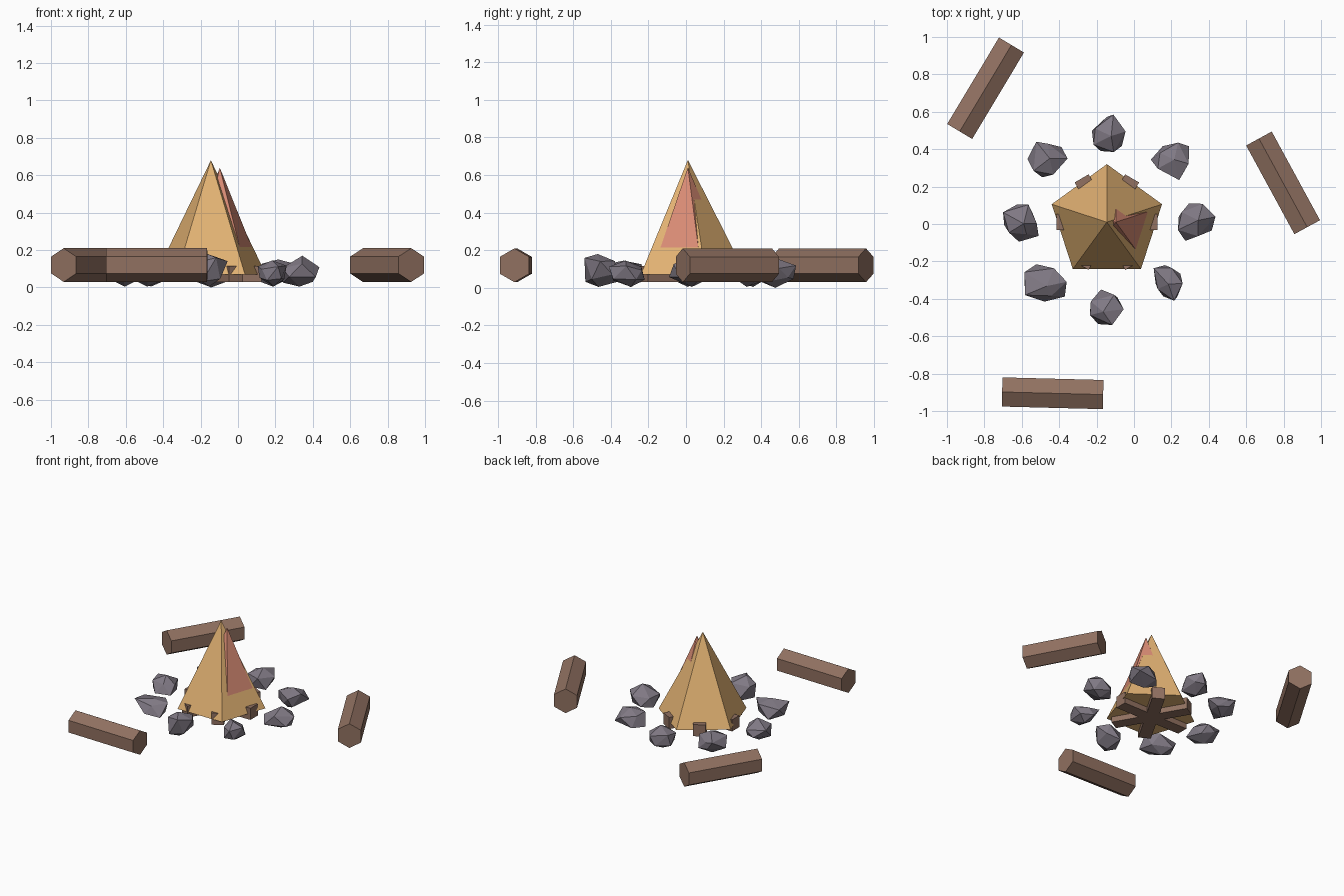
import bpy, bmesh, random
from math import sin, cos, radians, sqrt
from mathutils import Vector

cube = bpy.data.objects.get("Cube")
if cube:
    bpy.data.objects.remove(cube, do_unlink=True)


def material(name, rgb):
    lin = [(c / 255 / 12.92) if c < 11 else ((c / 255 + 0.055) / 1.055) ** 2.4 for c in rgb]
    mat = bpy.data.materials.new(name)
    mat.use_nodes = True
    mat.diffuse_color = (*lin, 1)
    mat.node_tree.nodes["Principled BSDF"].inputs["Base Color"].default_value = (*lin, 1)
    return mat


WOOD = material("brown wood", (145, 113, 97))
STONE = material("grey stone", (128, 121, 132))
FLAME = material("amber flame", (226, 178, 115))
EMBER = material("red flame", (218, 140, 117))


def finish(name, bm, mat):
    bmesh.ops.recalc_face_normals(bm, faces=bm.faces)
    mesh = bpy.data.meshes.new(name)
    bm.to_mesh(mesh)
    bm.free()
    mesh.materials.append(mat)
    obj = bpy.data.objects.new(name, mesh)
    bpy.context.collection.objects.link(obj)
    return obj


def beam(name, start, end, z, sides, radius, phase):
    """Horizontal prism between two ground points."""
    a, b = Vector((*start, z)), Vector((*end, z))
    along = (b - a).normalized()
    side = Vector((-along.y, along.x, 0))
    bm = bmesh.new()
    rings = []
    for p in (a, b):
        ring = []
        for i in range(sides):
            t = radians(phase + 360 * i / sides)
            ring.append(bm.verts.new(p + side * cos(t) * radius + Vector((0, 0, sin(t) * radius))))
        rings.append(ring)
        bm.faces.new(ring)
    for i in range(sides):
        j = (i + 1) % sides
        bm.faces.new((rings[0][i], rings[0][j], rings[1][j], rings[1][i]))
    return finish(name, bm, WOOD)


def flame(name, x, y, base, top, radius, mat):
    """Five-sided pyramid with one corner to the back."""
    bm = bmesh.new()
    ring = []
    for i in range(5):
        t = radians(90 + 72 * i)
        ring.append(bm.verts.new((x + radius * cos(t), y + radius * sin(t), base)))
    tip = bm.verts.new((x, y, top))
    bm.faces.new(ring)
    for i in range(5):
        bm.faces.new((ring[i], ring[(i + 1) % 5], tip))
    return finish(name, bm, mat)


def stone(name, lo, hi, seed):
    """Low-poly rock, jittered and then fitted to its extents."""
    rng = random.Random(seed)
    bm = bmesh.new()
    bmesh.ops.create_icosphere(bm, subdivisions=1, radius=1)
    for v in bm.verts:
        v.co += Vector([rng.uniform(-0.22, 0.22) for _ in range(3)])
    for k in range(3):
        values = [v.co[k] for v in bm.verts]
        low, span = min(values), max(values) - min(values)
        for v in bm.verts:
            v.co[k] = lo[k] + (v.co[k] - low) / span * (hi[k] - lo[k])
    return finish(name, bm, STONE)


# Seat logs around the fire
beam("front_seat_log", (-0.705, -0.898), (-0.165, -0.912), 0.12, 6, 0.09, 30)
beam("back_seat_log", (-0.655, 0.957), (-0.932, 0.495), 0.12, 6, 0.09, 30)
beam("left_seat_log", (0.668, 0.457), (0.926, -0.017), 0.12, 6, 0.09, 30)

# Crossed firewood under the flames
cx, cy, reach = -0.145, 0.01, 0.27
for n in range(3):
    t = radians(60 * n)
    dx, dy = reach * cos(t), reach * sin(t)
    beam(f"firewood_{n + 1}", (cx - dx, cy - dy), (cx + dx, cy + dy), 0.073, 4, 0.043 * sqrt(2), 45)

# Flames
flame("outer_flame", cx, cy, 0.07, 0.68, 0.31, FLAME)
flame("inner_flame", -0.097, 0.01, 0.08, 0.64, 0.237, EMBER)

# Ring of stones: left, right, front, back, height
STONES = [
    (-0.225, -0.045, 0.385, 0.585, 0.16),
    (0.09, 0.295, 0.235, 0.435, 0.15),
    (0.235, 0.435, -0.09, 0.11, 0.17),
    (0.105, 0.26, -0.41, -0.22, 0.145),
    (-0.235, -0.055, -0.54, -0.35, 0.18),
    (-0.585, -0.36, -0.415, -0.215, 0.145),
    (-0.70, -0.51, -0.095, 0.105, 0.16),
    (-0.57, -0.355, 0.25, 0.44, 0.16),
]
for n, (x0, x1, y0, y1, h) in enumerate(STONES):
    stone(f"stone_{n + 1}", (x0, y0, 0.005 if n else 0), (x1, y1, h), n + 3)
